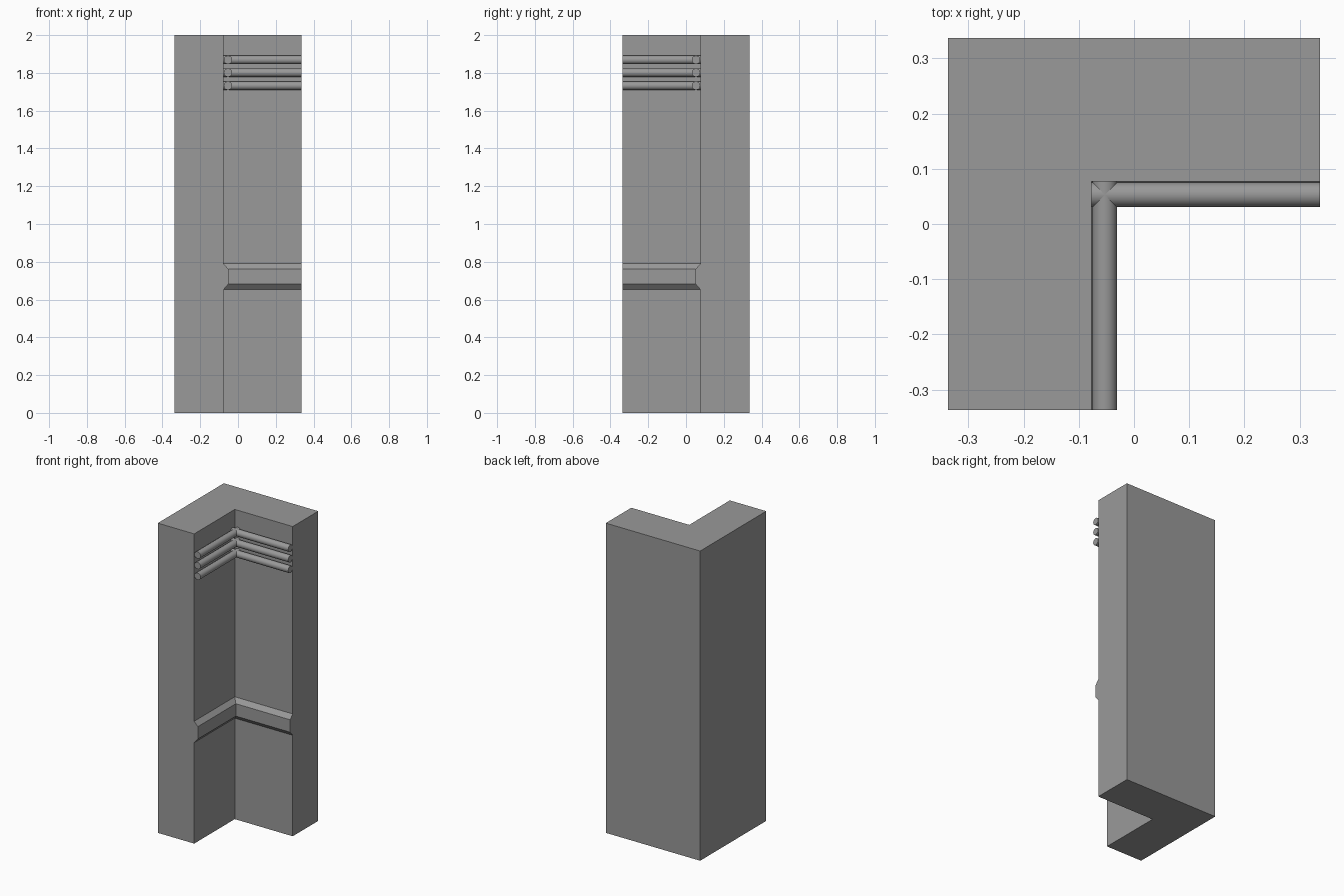
import bpy
import bmesh
from math import pi, radians
from mathutils import Matrix, Vector

cube = bpy.data.objects.get("Cube")
if cube:
    bpy.data.objects.remove(cube, do_unlink=True)

HALF = 0.337     # half width of the corner block
INNER = 0.077    # distance of the inner corner from the centre
HEIGHT = 2.0

grey = bpy.data.materials.new("plain grey")
grey.use_nodes = True
colour = (0.32, 0.32, 0.32, 1)
grey.diffuse_color = colour
grey.node_tree.nodes["Principled BSDF"].inputs["Base Color"].default_value = colour


def make_object(name, bm):
    bmesh.ops.recalc_face_normals(bm, faces=bm.faces)
    mesh = bpy.data.meshes.new(name)
    bm.to_mesh(mesh)
    bm.free()
    mesh.materials.append(grey)
    obj = bpy.data.objects.new(name, mesh)
    bpy.context.collection.objects.link(obj)
    return obj


# L-shaped corner wall, extruded from its plan
bm = bmesh.new()
plan = [(-HALF, -HALF), (-INNER, -HALF), (-INNER, INNER),
        (HALF, INNER), (HALF, HALF), (-HALF, HALF)]
base = bm.faces.new([bm.verts.new((x, y, 0)) for x, y in plan])
top = bmesh.ops.extrude_face_region(bm, geom=[base], use_keep_orig=True)
bmesh.ops.translate(bm, vec=(0, 0, HEIGHT),
                    verts=[v for v in top["geom"] if isinstance(v, bmesh.types.BMVert)])
make_object("corner_wall", bm)

# Bevelled chair rail, mitred around the inner corner
bm = bmesh.new()
profile = [(0, 0.652), (0.026, 0.682), (0.026, 0.762), (0, 0.79)]
rings = []
for end in ("front", "corner", "side"):
    ring = []
    for out, z in profile:
        x = HALF if end == "side" else -INNER + out
        y = -HALF if end == "front" else INNER - out
        ring.append(bm.verts.new((x, y, z)))
    rings.append(ring)
for a, b in zip(rings, rings[1:]):
    for i in range(len(profile)):
        j = (i + 1) % len(profile)
        bm.faces.new((a[i], a[j], b[j], b[i]))
bm.faces.new(rings[0])
bm.faces.new(rings[-1])
make_object("chair_rail", bm)


# Round rails, three on each inner face, crossing at the corner
def round_rail(name, start, end, radius=0.0225):
    start, end = Vector(start), Vector(end)
    direction = end - start
    turn = direction.to_track_quat("Z", "Y").to_matrix().to_4x4()
    bm = bmesh.new()
    bmesh.ops.create_cone(bm, cap_ends=True, segments=16, radius1=radius, radius2=radius,
                          depth=direction.length,
                          matrix=Matrix.Translation((start + end) / 2) @ turn)
    obj = make_object(name, bm)
    bpy.ops.object.select_all(action="DESELECT")
    obj.select_set(True)
    bpy.context.view_layer.objects.active = obj
    bpy.ops.object.shade_smooth_by_angle(angle=radians(40))


AXIS = 0.053
for level, z in enumerate((1.732, 1.801, 1.869), 1):
    round_rail(f"back_round_rail_{level}", (-INNER, AXIS, z), (HALF, AXIS, z))
    round_rail(f"side_round_rail_{level}", (-AXIS, INNER, z), (-AXIS, -HALF, z))
